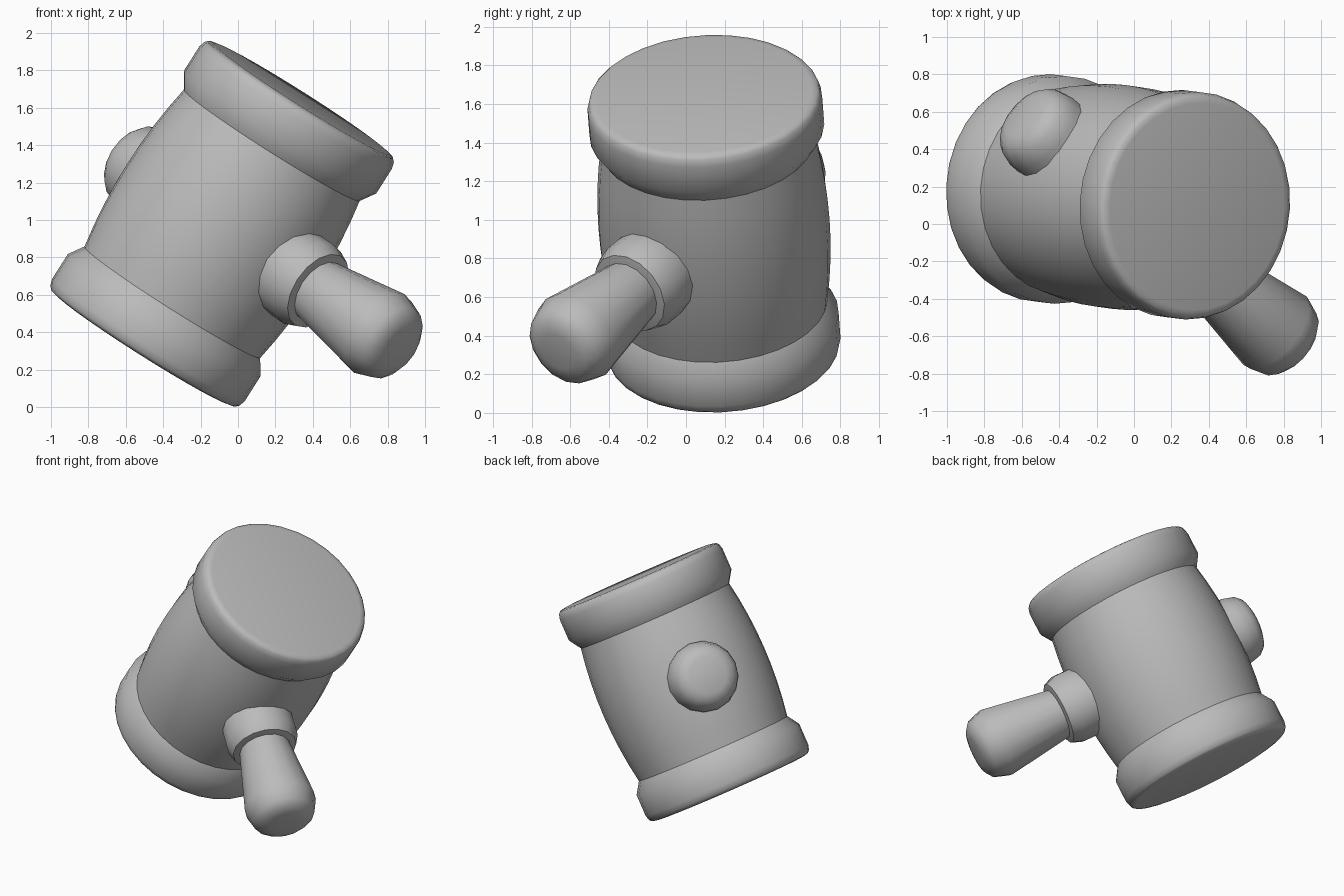
import bpy, bmesh, math
from mathutils import Vector, Matrix

old = bpy.data.objects.get("Cube")
if old:
    bpy.data.objects.remove(old, do_unlink=True)

grey = bpy.data.materials.new("plain_grey")
grey.use_nodes = True
grey.diffuse_color = (0.5, 0.5, 0.5, 1)
grey.node_tree.nodes["Principled BSDF"].inputs["Base Color"].default_value = (0.5, 0.5, 0.5, 1)

# Shared frame: the head and the handle cross at right angles
CENTRE = Vector((-0.085, 0.145, 0.98))
head_axis = Vector((0.534, -0.064, 0.843)).normalized()
handle_axis = Vector((0.673, -0.573, -0.467))
handle_axis = (handle_axis - head_axis * handle_axis.dot(head_axis)).normalized()


def lathe(name, profile, axis, side, sides, angle=35):
    """Turn (radius, height) points about an axis through the centre, with flat ends."""
    bm = bmesh.new()
    rings = []
    for r, h in profile:
        rings.append([bm.verts.new((r * math.cos(a), r * math.sin(a), h))
                      for a in (math.tau * i / sides for i in range(sides))])
    for low, high in zip(rings, rings[1:]):
        for i in range(sides):
            j = (i + 1) % sides
            bm.faces.new((low[i], low[j], high[j], high[i]))
    bm.faces.new(rings[0][::-1])
    bm.faces.new(rings[-1])
    turn = Matrix((side, axis.cross(side), axis)).transposed()
    bm.transform(Matrix.Translation(CENTRE) @ turn.to_4x4())
    mesh = bpy.data.meshes.new(name)
    bm.to_mesh(mesh)
    bm.free()
    mesh.materials.append(grey)
    obj = bpy.data.objects.new(name, mesh)
    bpy.context.collection.objects.link(obj)
    bpy.ops.object.select_all(action="DESELECT")
    obj.select_set(True)
    bpy.context.view_layer.objects.active = obj
    bpy.ops.object.shade_smooth_by_angle(angle=math.radians(angle))
    return obj


# Barrel-shaped head, bulging in the middle
barrel = [(0.556 + 0.044 * (1 - (k / 4) ** 2), 0.5 * k / 4) for k in range(-4, 5)]
lathe("mallet_head", barrel, head_axis, handle_axis, 32)

# Matching end caps with a bevelled inner edge and rounded rim
cap = [(0.55, 0.488), (0.61, 0.58), (0.61, 0.735), (0.6, 0.772), (0.585, 0.787), (0.555, 0.793)]
for name, direction in (("top_cap", 1), ("bottom_cap", -1)):
    lathe(name, cap, head_axis * direction, handle_axis, 32)

# Collar where the handle enters the head
lathe("handle_collar", [(0.235, 0.4), (0.25, 0.58), (0.25, 0.69), (0.222, 0.765), (0.17, 0.775)],
      handle_axis, head_axis, 16)

# Flared grip with a rounded end
lathe("handle_grip", [(0.175, 0.7), (0.178, 0.77), (0.25, 1.25), (0.215, 1.36), (0.165, 1.4), (0.105, 1.413)],
      handle_axis, head_axis, 16)

# Rounded knob on the far side of the head
lathe("handle_knob", [(0.245, 0.4), (0.245, 0.61), (0.224, 0.69), (0.185, 0.735), (0.13, 0.755)],
      -handle_axis, head_axis, 16)
